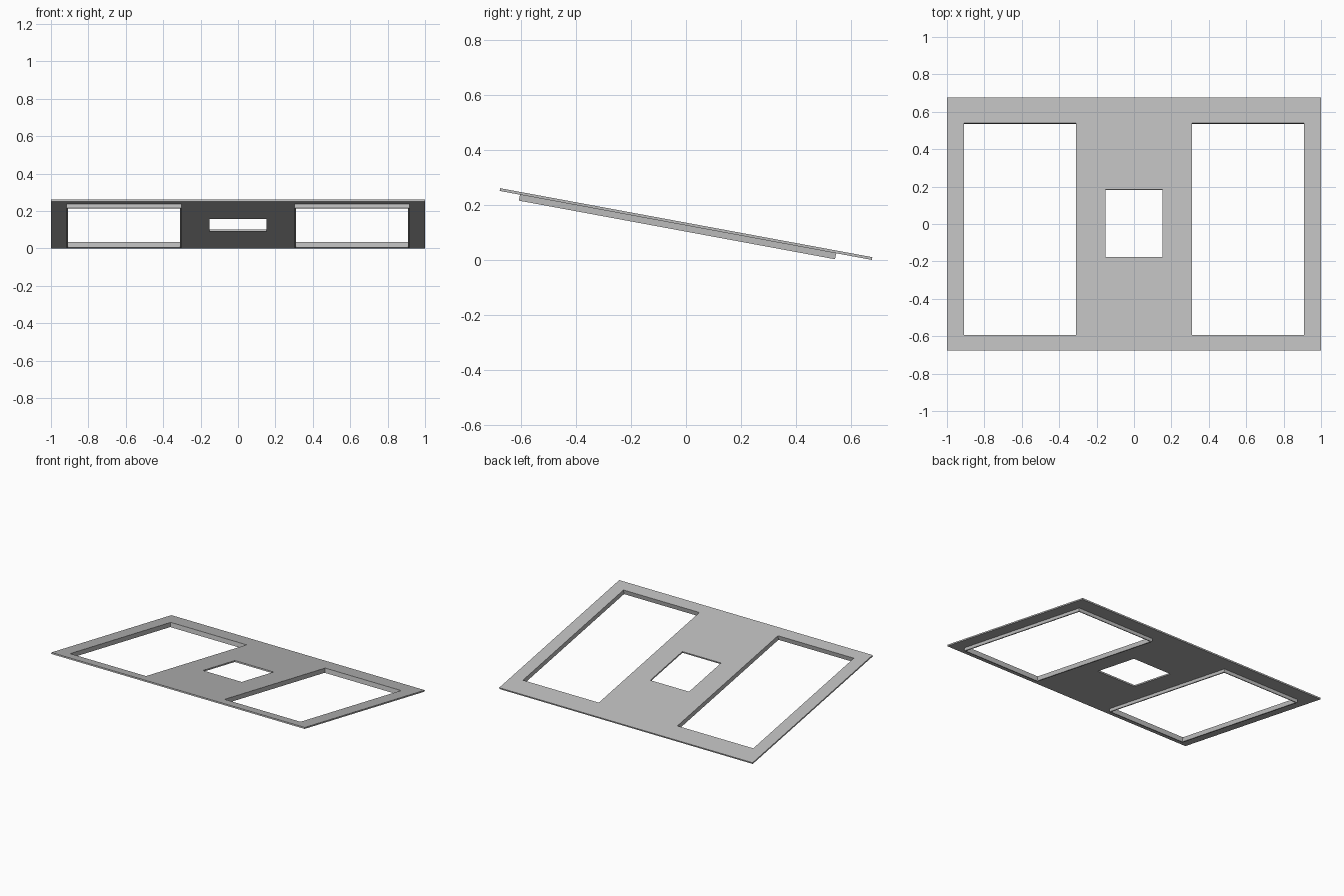
import bpy, bmesh, math
from mathutils import Matrix

cube = bpy.data.objects.get("Cube")
if cube:
    bpy.data.objects.remove(cube, do_unlink=True)

TILT = math.radians(10.5)
LENGTH, THICK = 1.376, 0.01
WALL, DEPTH = 0.008, 0.022
PLACE = Matrix.Translation((0, 0, 0.1303)) @ Matrix.Rotation(-TILT, 4, 'X')

grey = bpy.data.materials.new("light_grey")
grey.use_nodes = True
grey.diffuse_color = (0.5, 0.5, 0.5, 1)
grey.node_tree.nodes["Principled BSDF"].inputs["Base Color"].default_value = (0.5, 0.5, 0.5, 1)


def pierced_slab(name, outer, holes, bottom, top):
    """Slab with rectangular holes; rectangles are (x0, x1, y0, y1)."""
    rects = [outer] + holes
    xs = sorted({x for r in rects for x in r[:2]})
    ys = sorted({y for r in rects for y in r[2:]})
    bm = bmesh.new()
    grid = [[bm.verts.new((x, y, bottom)) for y in ys] for x in xs]
    for i in range(len(xs) - 1):
        for j in range(len(ys) - 1):
            cx, cy = (xs[i] + xs[i + 1]) / 2, (ys[j] + ys[j + 1]) / 2
            if any(a < cx < b and c < cy < d for a, b, c, d in holes):
                continue
            bm.faces.new((grid[i][j], grid[i + 1][j], grid[i + 1][j + 1], grid[i][j + 1]))
    bmesh.ops.delete(bm, geom=[v for v in bm.verts if not v.link_faces], context='VERTS')
    # Raise the sheet into a closed solid
    ext = bmesh.ops.extrude_face_region(bm, geom=bm.faces[:], use_keep_orig=True)
    raised = [g for g in ext["geom"] if isinstance(g, bmesh.types.BMVert)]
    bmesh.ops.translate(bm, verts=raised, vec=(0, 0, top - bottom))
    bmesh.ops.recalc_face_normals(bm, faces=bm.faces[:])
    mesh = bpy.data.meshes.new(name)
    bm.to_mesh(mesh)
    bm.free()
    mesh.materials.append(grey)
    obj = bpy.data.objects.new(name, mesh)
    obj.matrix_world = PLACE
    bpy.context.collection.objects.link(obj)


# Openings in the panel
left_opening = (0.31, 0.909, -0.605, 0.548)
right_opening = (-0.909, -0.31, -0.605, 0.548)
centre_opening = (-0.153, 0.153, -0.181, 0.186)

# Sloping panel
pierced_slab("panel", (-1, 1, -LENGTH / 2, LENGTH / 2),
             [left_opening, right_opening, centre_opening], -THICK / 2, THICK / 2)

# Thin collars hanging under the two large openings
for side, (x0, x1, y0, y1) in (("left", left_opening), ("right", right_opening)):
    rim = (x0 - WALL, x1 + WALL, y0 - WALL, y1 + WALL)
    pierced_slab(side + "_collar", rim, [(x0, x1, y0, y1)], -THICK / 2 - DEPTH, -THICK / 2)
